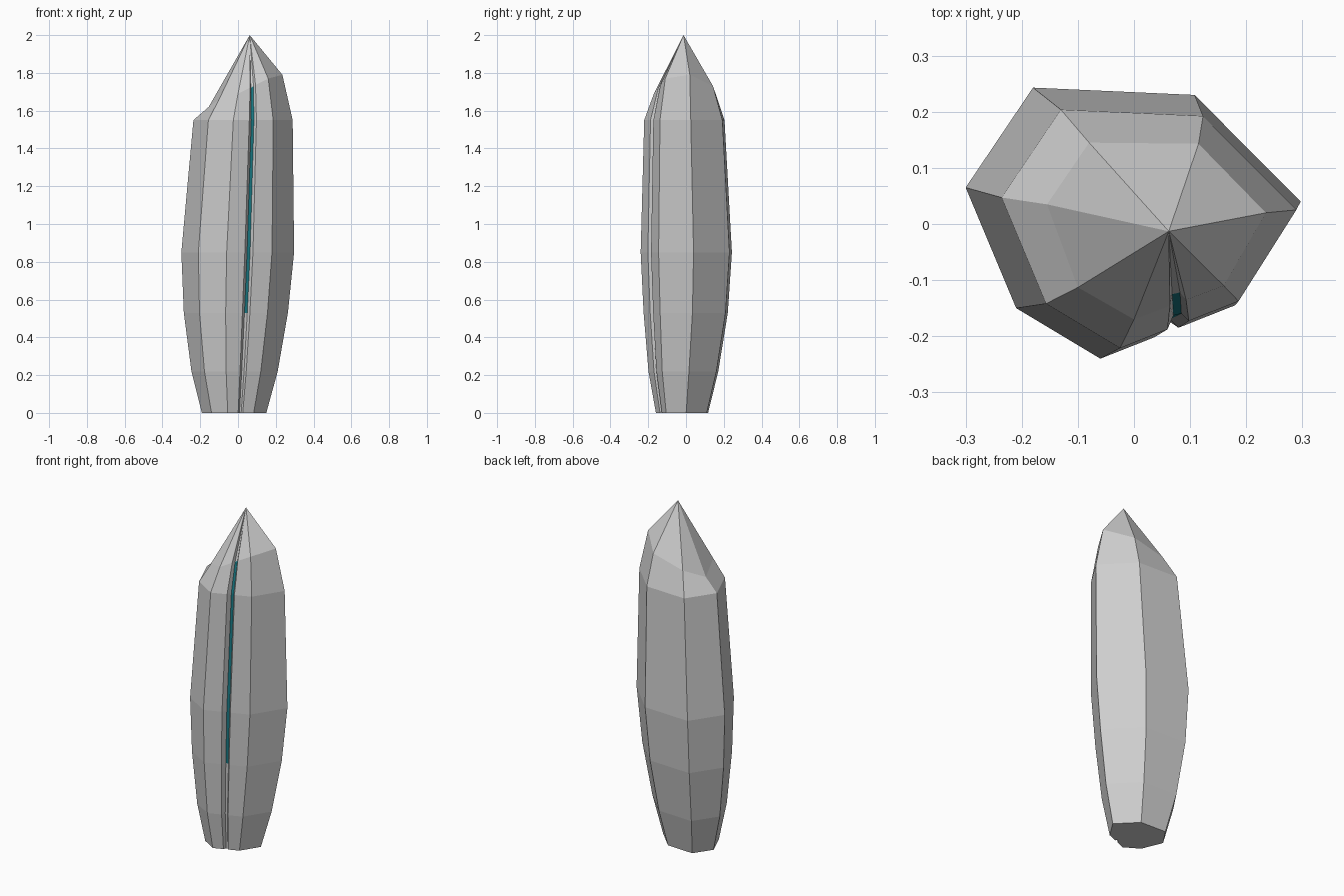
import bpy
import bmesh
from mathutils import Vector

default_cube = bpy.data.objects.get("Cube")
if default_cube:
    bpy.data.objects.remove(default_cube, do_unlink=True)


def make_material(name, colour):
    material = bpy.data.materials.new(name)
    material.use_nodes = True
    material.diffuse_color = (*colour, 1)
    shader = next(n for n in material.node_tree.nodes if n.type == 'BSDF_PRINCIPLED')
    shader.inputs["Base Color"].default_value = (*colour, 1)
    return material


def add_groove(corners, floor_right, floor_left):
    """Insert the groove's lips and floor into the front edge of a ring."""
    front_left, side_left = corners[5], corners[4]
    lip_right = front_left.lerp(side_left, 0.58)
    lip_left = front_left.lerp(side_left, 0.40)
    groove = [lip_right, floor_right, floor_left, lip_left]
    return corners[:5] + groove + corners[5:]


# Widest cross-section: right, back right, back left, left, front left, front, front right
outline = [Vector((x, y, 0)) for x, y in (
    (-0.30, 0.065), (-0.18, 0.243), (0.108, 0.23), (0.297, 0.04),
    (0.18, -0.145), (-0.06, -0.24), (-0.21, -0.15))]
section = add_groove(outline, Vector((0.064, -0.17, 0)), Vector((0.048, -0.174, 0)))

# Stations up the shaft: scale, then centre x, y and height
stations = [
    (0.572, -0.02, -0.022, 0),
    (0.765, -0.017, -0.015, 0.22),
    (0.923, -0.01, -0.003, 0.53),
    (1, 0, 0, 0.85),
    (0.88, 0.028, -0.01, 1.55)]
rings = [[point * scale + Vector((x, y, z)) for point in section]
         for scale, x, y, z in stations]

# Uneven crown ring below the point
crown = [Vector(p) for p in (
    (-0.155, 0.035, 1.62), (-0.08, 0.145, 1.68), (0.115, 0.143, 1.73),
    (0.235, 0.02, 1.79), (0.16, -0.11, 1.77), (0, -0.17, 1.69), (-0.1, -0.113, 1.66))]
rings.append(add_groove(crown, Vector((0.082, -0.122, 1.73)), Vector((0.068, -0.125, 1.72))))

# Loft the rings, fan to the tip and close the base
bm = bmesh.new()
loops = [[bm.verts.new(point) for point in ring] for ring in rings]
tip = bm.verts.new((0.062, -0.013, 2))
count = len(section)
floor_side = 6      # side that forms the groove floor
strip_start = 2     # first station with the coloured strip

for level, (lower, upper) in enumerate(zip(loops, loops[1:])):
    for side in range(count):
        after = (side + 1) % count
        face = bm.faces.new((lower[side], lower[after], upper[after], upper[side]))
        if side == floor_side and level >= strip_start:
            face.material_index = 1

for side in range(count):
    bm.faces.new((loops[-1][side], loops[-1][(side + 1) % count], tip))
bm.faces.new(loops[0])
bmesh.ops.recalc_face_normals(bm, faces=bm.faces)

mesh = bpy.data.meshes.new("stone_pillar")
bm.to_mesh(mesh)
bm.free()
mesh.materials.append(make_material("light_grey_stone", (0.62, 0.62, 0.62)))
mesh.materials.append(make_material("teal_strip", (0.01, 0.2, 0.24)))
pillar = bpy.data.objects.new("stone_pillar", mesh)
bpy.context.collection.objects.link(pillar)
